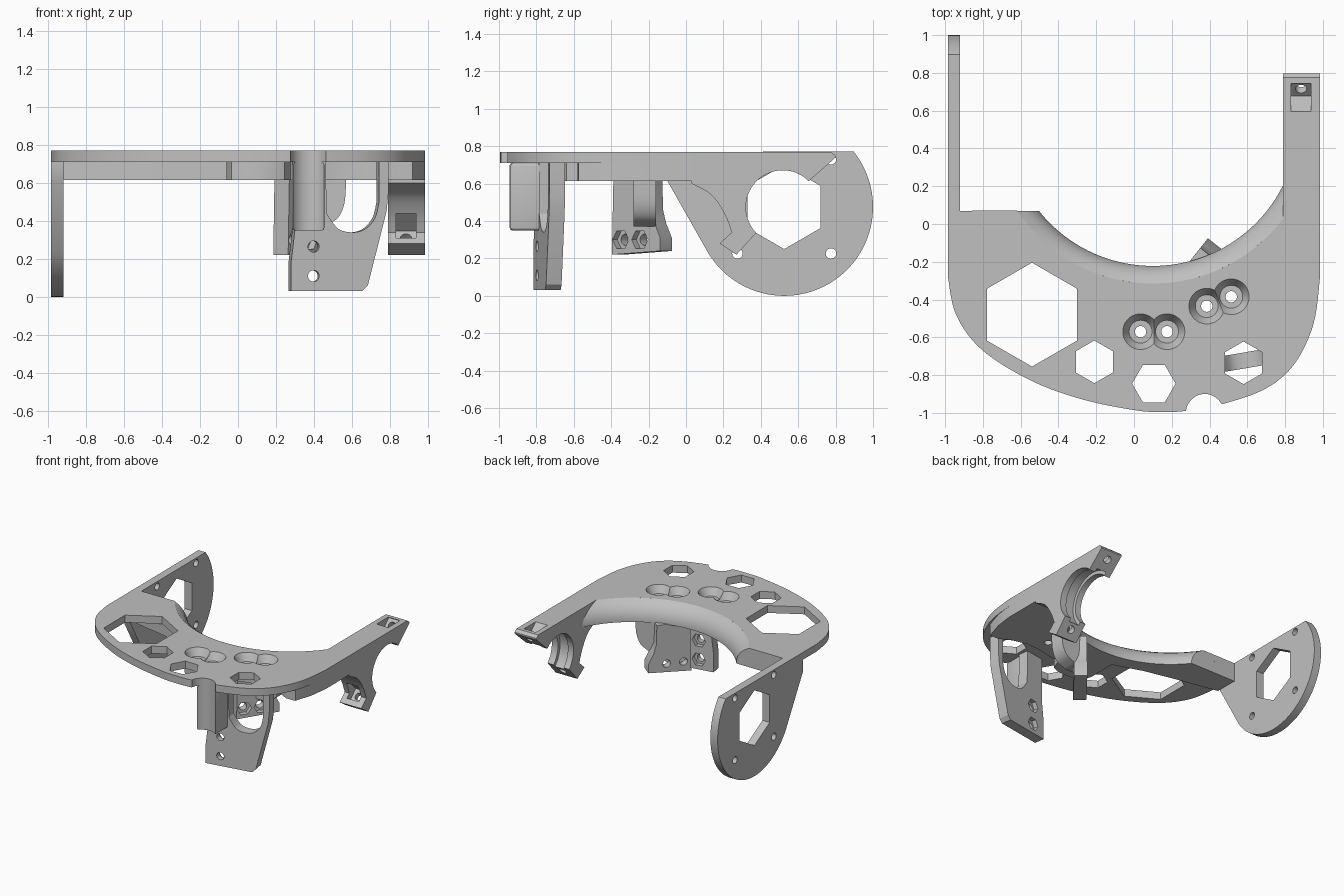
import bpy, bmesh, math
from mathutils import Matrix, Vector

if "Cube" in bpy.data.objects:
    bpy.data.objects.remove(bpy.data.objects["Cube"])

grey = bpy.data.materials.new("plain_grey")
grey.diffuse_color = (0.53, 0.53, 0.53, 1)
grey.use_nodes = True
grey.node_tree.nodes["Principled BSDF"].inputs["Base Color"].default_value = grey.diffuse_color
parts = []


def to_object(name, bm, keep=True):
    bmesh.ops.recalc_face_normals(bm, faces=bm.faces)
    me = bpy.data.meshes.new(name)
    bm.to_mesh(me)
    bm.free()
    ob = bpy.data.objects.new(name, me)
    bpy.context.collection.objects.link(ob)
    if keep:
        me.materials.append(grey)
        parts.append(ob)
    return ob


def prism(name, pts, axis, lo, hi, keep=True, matrix=None):
    """Extrude a 2D outline along an axis (x: yz outline, y: xz outline, z: xy outline)."""
    put = {'x': lambda a, b, c: (c, a, b), 'y': lambda a, b, c: (a, c, b), 'z': lambda a, b, c: (a, b, c)}[axis]
    bm = bmesh.new()
    low = [bm.verts.new(put(a, b, lo)) for a, b in pts]
    high = [bm.verts.new(put(a, b, hi)) for a, b in pts]
    bm.faces.new(low)
    bm.faces.new(high)
    for i in range(len(pts)):
        j = (i + 1) % len(pts)
        bm.faces.new((low[i], low[j], high[j], high[i]))
    if matrix:
        bm.transform(matrix)
    return to_object(name, bm, keep)


def arc(cx, cy, r, a0, a1, n=32):
    return [(cx + r * math.cos(math.radians(a0 + (a1 - a0) * i / n)),
             cy + r * math.sin(math.radians(a0 + (a1 - a0) * i / n))) for i in range(n + 1)]


def ngon(cx, cy, r, n, start=0):
    return arc(cx, cy, r, start, start + 360, n)[:-1]


def spline(p, n=6):
    out = []
    for i in range(len(p) - 1):
        a, b, c, d = (Vector(p[max(0, min(len(p) - 1, i + k))]) for k in (-1, 0, 1, 2))
        for s in range(n):
            t = s / n
            out.append(tuple(0.5 * (2 * b + (c - a) * t + (2 * a - 5 * b + 4 * c - d) * t * t
                                    + (3 * b - a - 3 * c + d) * t ** 3)))
    return out + [p[-1]]


def cone(name, x, y, z0, z1, r0, r1):
    bm = bmesh.new()
    bmesh.ops.create_cone(bm, cap_ends=True, segments=40, radius1=r0, radius2=r1, depth=z1 - z0,
                          matrix=Matrix.Translation((x, y, (z0 + z1) / 2)))
    return to_object(name, bm, False)


def boolean(ob, cutters, op='DIFFERENCE'):
    for c in cutters:
        m = ob.modifiers.new("cut", 'BOOLEAN')
        m.operation, m.solver, m.object = op, 'EXACT', c
        bpy.context.view_layer.objects.active = ob
        bpy.ops.object.modifier_apply(modifier=m.name)
        bpy.data.objects.remove(c)


def hole(pts, axis, lo, hi, matrix=None):
    return prism("cutter", pts, axis, lo, hi, False, matrix)


SCREWS = [(0.035, -0.57), (0.175, -0.57), (0.385, -0.435), (0.515, -0.385)]
CX, CY = 0.1, 0.548


def notch():
    return hole(ngon(0.375, -1.0, 0.1, 40), 'z', 0.2, 0.9)


# top plate with hexagon windows, countersunk holes and front notch
edge = spline([(-0.985, -0.28), (-0.95, -0.46), (-0.86, -0.61), (-0.72, -0.73), (-0.5, -0.85), (-0.25, -0.935),
               (0, -0.985), (0.12, -0.995), (0.27, -0.99), (0.48, -0.95), (0.7, -0.87), (0.85, -0.74),
               (0.95, -0.53), (0.985, -0.28)])
inner = arc(CX, CY, 0.863, -36.9, -146.4, 48)
plate = prism("top_plate", [(-0.985, 0.07)] + edge + [(0.985, 0.03)] + inner, 'z', 0.71, 0.77)
boolean(plate, [hole(ngon(x, y, r, 6, a), 'z', 0.69, 0.8) for x, y, r, a in
                [(-0.54, -0.48, 0.275, 30), (-0.21, -0.73, 0.113, 30), (0.105, -0.845, 0.115, 0),
                 (0.58, -0.735, 0.113, 30)]]
        + [cone("cutter", x, y, 0.70, 0.78, 0.055, 0.1) for x, y in SCREWS] + [notch()])

# stiffening layer beneath the plate
rib = prism("under_rib", [(-0.92, 0.07), (-0.92, -0.12), (-0.54, -0.195), (-0.3, -0.25), (-0.06, -0.33),
                          (-0.06, -0.57), (-0.035, -0.64), (0.035, -0.67), (0.175, -0.67), (0.245, -0.64),
                          (0.28, -0.54), (0.385, -0.535), (0.48, -0.51), (0.62, -0.50), (0.75, -0.53),
                          (0.84, -0.58), (0.92, -0.575), (0.965, -0.43), (0.985, -0.28), (0.985, 0.03)]
            + inner, 'z', 0.615, 0.71)
boolean(rib, [cone("cutter", x, y, 0.5, 0.9, 0.03, 0.03) for x, y in SCREWS])

# rounded inner rim, lathed and trimmed
bm = bmesh.new()
profile = [(0.863, 0.615), (0.863, 0.77), (0.829, 0.747), (0.80, 0.717), (0.78, 0.68), (0.77, 0.64), (0.77, 0.615)]
vs = [bm.verts.new((CX + r, CY, z)) for r, z in profile]
f = bm.faces.new(vs)
bmesh.ops.rotate(bm, verts=vs, cent=(CX, CY, 0), matrix=Matrix.Rotation(math.radians(-165), 3, 'Z'))
bmesh.ops.spin(bm, geom=[f] + f.edges[:] + vs, cent=(CX, CY, 0), axis=(0, 0, 1), angle=math.radians(155),
               steps=64, use_duplicate=False)
ends = [e for e in bm.edges if e.is_boundary]
if ends:
    bmesh.ops.holes_fill(bm, edges=ends, sides=0)
rim = to_object("inner_rim", bm)
boolean(rim, [hole([(-0.9, 0.07), (0.1, 0.07), (0.1, 0.4), (0.79, 0.4), (0.79, -0.5), (-0.9, -0.5)], 'z', 0.5, 0.9)],
        'INTERSECT')

# round side plate on the left
disc = prism("side_disc", [(0.07, 0.77)] + arc(0.525, 0.475, 0.475, 38.5, -151, 64)
             + [(-0.1, 0.615), (-0.1, 0.71), (0.07, 0.71)], 'x', -0.985, -0.92)
boolean(disc, [hole(ngon(0.525, 0.475, 0.225, 6, 30), 'x', -1.1, -0.8)]
        + [hole(ngon(0.525 + 0.25 * a, 0.478 + 0.252 * b, 0.028, 24), 'x', -1.1, -0.8)
           for a in (-1, 1) for b in (-1, 1)])

# right arm ending in a half-ring clamp
belly = spline([(0.245, 0.34), (0.205, 0.44), (0.135, 0.54), (0.03, 0.6)])
arm = prism("clamp_arm", [(0.03, 0.77), (0.775, 0.77), (0.798, 0.75), (0.798, 0.738), (0.655, 0.612)]
            + arc(0.517, 0.474, 0.197, 46, 224, 40)[1:] + [(0.27, 0.22), (0.18, 0.28)] + belly, 'x', 0.79, 0.985)
cuts = [hole(ngon(0.517, 0.474, 0.225, 48), 'x', 0.84, 0.93)]
for y, z, start in [(0.74, 0.70, 0.035), (0.325, 0.275, 0.05)]:
    # local z runs along the diagonal bolt direction
    m = Matrix.Translation((0.885, y, z)) @ Matrix.Rotation(math.radians(45), 4, 'X')
    cuts += [hole(ngon(0, 0, 0.03, 24), 'z', -0.2, 0.2, m), hole(ngon(0, 0, 0.075, 4, 45), 'z', start, 0.2, m)]
boolean(arm, cuts)

# front hanging bracket with an arch opening and two bolt holes
m = Matrix.Translation((0.48, -0.74, 0)) @ Matrix.Rotation(math.radians(9.6), 4, 'Z') @ Matrix.Translation((-0.48, 0, 0))
arch = spline([(0.74, 0.5), (0.72, 0.42), (0.67, 0.36), (0.6, 0.34), (0.52, 0.36), (0.46, 0.44)])
front = prism("front_bracket", [(0.27, 0.03), (0.65, 0.03), (0.68, 0.06), (0.78, 0.45), (0.79, 0.55), (0.79, 0.71),
                                (0.74, 0.71)] + arch + [(0.455, 0.71), (0.29, 0.71), (0.29, 0.35), (0.27, 0.18)],
              'y', -0.042, 0.042, True, m)
cuts = []
for z in (0.11, 0.265):
    cuts += [hole(ngon(0.39, z, 0.03, 24), 'y', -0.2, 0.2, m), hole(ngon(0.39, z, 0.055, 6), 'y', 0.005, 0.2, m)]
boolean(front, cuts)

# post in front of the bracket, hollowed by the notch
post = prism("front_post", [(0.285, -0.945), (0.455, -0.945), (0.455, -0.74), (0.285, -0.77)], 'z', 0.35, 0.71)
bev = post.modifiers.new("round", 'BEVEL')
bev.width, bev.segments = 0.015, 3
bpy.context.view_layer.objects.active = post
bpy.ops.object.modifier_apply(modifier="round")
boolean(post, [notch()])

# rear hanging bracket with two bolt holes
m = Matrix.Translation((0.225, -0.365, 0)) @ Matrix.Rotation(math.radians(51.5), 4, 'Z')
rear = prism("rear_bracket", [(0, 0.22), (0.33, 0.24), (0.33, 0.31), (0.29, 0.39), (0.27, 0.46), (0.265, 0.62),
                              (0.01, 0.62)], 'y', -0.05, 0.05, True, m)
cuts = []
for s in (0.06, 0.19):
    cuts += [hole(ngon(s, 0.3, 0.03, 24), 'y', -0.2, 0.2, m), hole(ngon(s, 0.3, 0.055, 6), 'y', -0.2, -0.01, m)]
boolean(rear, cuts)

# rounded gusset between rear bracket and rib
gusset = prism("rear_gusset", [(0.34, 0.37)] + spline([(0.44, 0.37), (0.52, 0.41), (0.56, 0.49), (0.57, 0.62)])
               + [(0.34, 0.62)], 'y', -0.28, -0.16)

# smooth curved faces, keep edges sharp
bpy.ops.object.select_all(action='DESELECT')
for ob in parts:
    ob.select_set(True)
bpy.context.view_layer.objects.active = parts[0]
bpy.ops.object.shade_smooth_by_angle(angle=math.radians(30))
